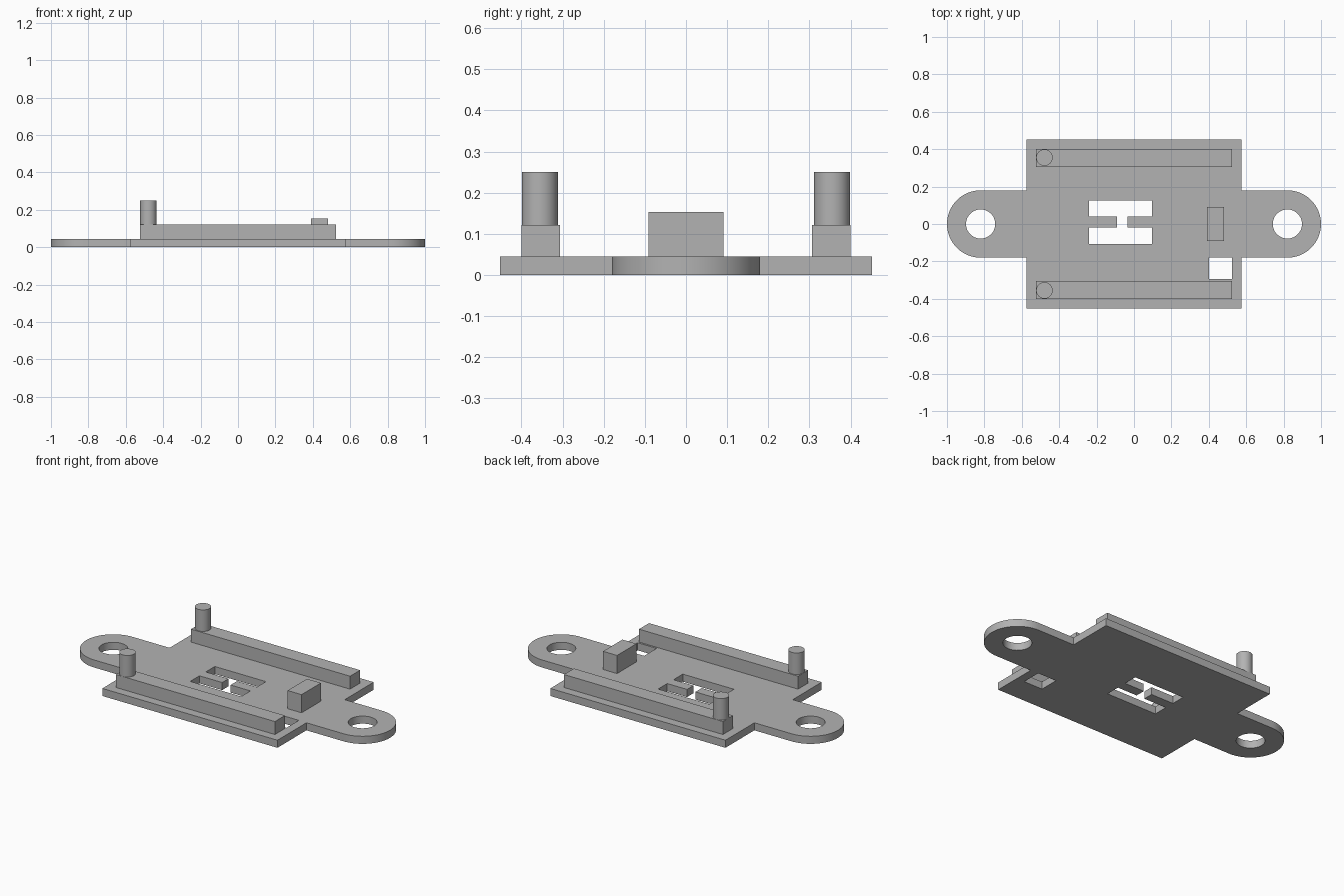
import bpy
import bmesh
from math import pi, sin, cos

cube = bpy.data.objects.get("Cube")
if cube:
    bpy.data.objects.remove(cube, do_unlink=True)

grey = bpy.data.materials.new("plain grey")
grey.use_nodes = True
colour = (0.45, 0.45, 0.45, 1)
grey.diffuse_color = colour
grey.node_tree.nodes["Principled BSDF"].inputs["Base Color"].default_value = colour

PLATE_TOP = 0.045
RAIL_TOP = 0.122
TAB_X = 0.82


def prism(name, outline, z0, z1):
    """Extrude a flat outline between two heights."""
    bm = bmesh.new()
    face = bm.faces.new([bm.verts.new((x, y, z0)) for x, y in outline])
    new = bmesh.ops.extrude_face_region(bm, geom=[face])["geom"]
    top = [v for v in new if isinstance(v, bmesh.types.BMVert)]
    bmesh.ops.translate(bm, verts=top, vec=(0, 0, z1 - z0))
    bmesh.ops.recalc_face_normals(bm, faces=bm.faces)
    mesh = bpy.data.meshes.new(name)
    bm.to_mesh(mesh)
    bm.free()
    mesh.materials.append(grey)
    obj = bpy.data.objects.new(name, mesh)
    bpy.context.collection.objects.link(obj)
    return obj


def rect(x0, x1, y0, y1):
    return [(x0, y0), (x1, y0), (x1, y1), (x0, y1)]


def arc(cx, cy, r, start, end, steps):
    angles = [start + (end - start) * i / steps for i in range(steps + 1)]
    return [(cx + r * cos(a), cy + r * sin(a)) for a in angles]


def circle(cx, cy, r, steps=48):
    return arc(cx, cy, r, 0, 2 * pi, steps)[:-1]


def smooth(obj):
    bpy.ops.object.select_all(action="DESELECT")
    obj.select_set(True)
    bpy.context.view_layer.objects.active = obj
    bpy.ops.object.shade_smooth_by_angle(angle=pi / 6)


# Base plate with a rounded mounting tab at each end
W, D, R = 0.576, 0.452, 0.18
outline = [(W, -D), (W, -R)] + arc(TAB_X, 0, R, -pi / 2, pi / 2, 32) + [(W, R), (W, D)]
outline += [(-x, -y) for x, y in outline]
plate = prism("base_plate", outline, 0, PLATE_TOP)

# Openings: screw holes, slotted centre with two tongues, side window
slots = [(-0.24, 0.04), (-0.09, 0.04), (-0.09, -0.02), (-0.24, -0.02),
         (-0.24, -0.107), (0.096, -0.107), (0.096, -0.02), (-0.035, -0.02),
         (-0.035, 0.04), (0.096, 0.04), (0.096, 0.125), (-0.24, 0.125)]
openings = [circle(TAB_X, 0, 0.078), circle(-TAB_X, 0, 0.078),
            slots, rect(0.4, 0.525, -0.295, -0.178)]
cutters = []
for shape in openings:
    cutter = prism("opening_cutter", shape, -0.1, 0.1)
    cutter.hide_render = True
    cutters.append(cutter)
    mod = plate.modifiers.new("opening", "BOOLEAN")
    mod.operation = "DIFFERENCE"
    mod.solver = "EXACT"
    mod.object = cutter
bpy.context.view_layer.update()
cut_mesh = bpy.data.meshes.new_from_object(
    plate.evaluated_get(bpy.context.evaluated_depsgraph_get()))
plate.modifiers.clear()
plate.data = cut_mesh
for cutter in cutters:
    bpy.data.objects.remove(cutter, do_unlink=True)
smooth(plate)

# Long rails, each with a locating peg at its right end
for side, label in ((-1, "front"), (1, "back")):
    y = side * 0.353
    prism(label + "_rail", rect(-0.523, 0.523, y - 0.047, y + 0.047),
          PLATE_TOP, RAIL_TOP)
    peg = prism(label + "_peg", circle(-0.479, side * 0.355, 0.044), RAIL_TOP, 0.25)
    smooth(peg)

# Stop block beside the window
prism("stop_block", rect(0.39, 0.482, -0.091, 0.091), PLATE_TOP, 0.153)
